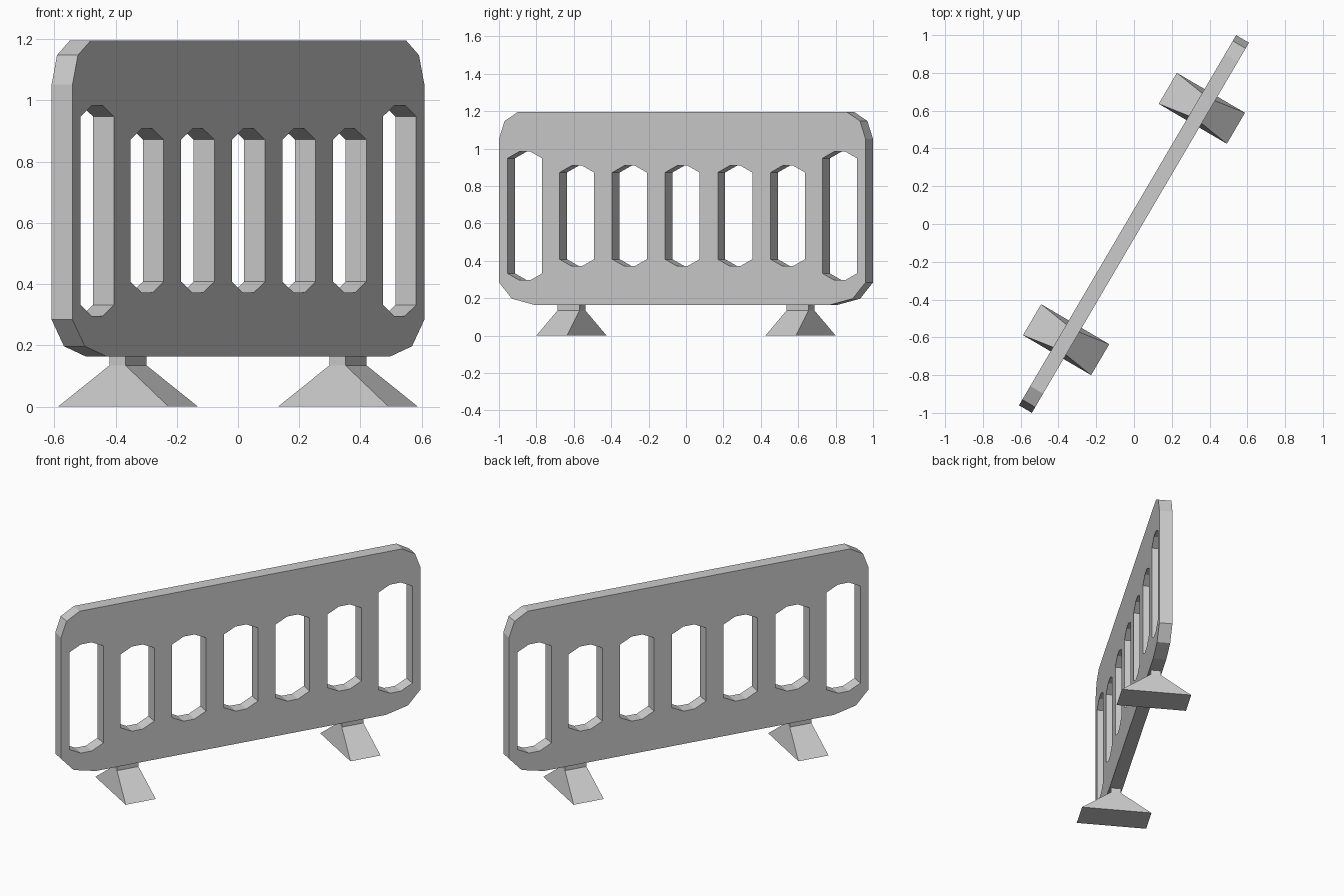
import bpy, bmesh, math
from mathutils import Matrix

if "Cube" in bpy.data.objects:
    bpy.data.objects.remove(bpy.data.objects["Cube"])

YAW = math.radians(59.6)       # the barrier stands turned about z
HALF_L, HALF_T = 1.136, 0.0395
BOTTOM, TOP = 0.164, 1.196


def mirrored(half):
    """Close a right-hand half outline (bottom to top) with its mirror image."""
    return half + [(-x, z) for x, z in reversed(half)]


def slot(cx, z0, z1, half_w=0.107, flat=0.034, bevel=0.036):
    """Outline of a slot with chamfered ends."""
    half = [(flat, z0), (half_w, z0 + bevel), (half_w, z1 - bevel), (flat, z1)]
    return [(cx + x, z) for x, z in mirrored(half)]


def add_outline(curve, pts):
    spline = curve.splines.new('POLY')
    spline.points.add(len(pts) - 1)
    for p, (x, z) in zip(spline.points, pts):
        p.co = (x, z, 0, 1)
    spline.use_cyclic_u = True


# Panel: chamfered outline with seven slots, filled and extruded
curve = bpy.data.curves.new("panel_profile", 'CURVE')
curve.dimensions = '2D'
curve.fill_mode = 'BOTH'
curve.extrude = HALF_T
add_outline(curve, mirrored([
    (HALF_L - 0.22, BOTTOM), (HALF_L - 0.08, 0.197), (HALF_L, 0.284),
    (HALF_L, 1.052), (HALF_L - 0.035, 1.148), (HALF_L - 0.118, TOP)]))
for i in range(-2, 3):
    add_outline(curve, slot(i * 0.327, 0.372, 0.908))
for side in (-1, 1):
    add_outline(curve, slot(side * 0.976, 0.296, 0.984))

profile = bpy.data.objects.new("panel_profile", curve)
bpy.context.collection.objects.link(profile)
depsgraph = bpy.context.evaluated_depsgraph_get()
mesh = bpy.data.meshes.new_from_object(profile.evaluated_get(depsgraph))
bpy.data.objects.remove(profile)
mesh.name = "barrier_panel"
bm = bmesh.new()
bm.from_mesh(mesh)
bmesh.ops.remove_doubles(bm, verts=bm.verts, dist=1e-5)
bmesh.ops.recalc_face_normals(bm, faces=bm.faces)
for f in bm.faces:
    f.smooth = False
bm.to_mesh(mesh)
bm.free()
panel = bpy.data.objects.new("barrier_panel", mesh)
panel.rotation_euler = (math.pi / 2, 0, YAW)
bpy.context.collection.objects.link(panel)


# Feet: sloped base with a short neck up to the panel
def foot(name, cx):
    bm = bmesh.new()
    rings = []
    for hx, hy, z in ((0.095, 0.209, 0), (0.068, 0.03, 0.135), (0.068, 0.03, BOTTOM + 0.004)):
        rings.append([bm.verts.new((cx + sx * hx, sy * hy, z))
                      for sx, sy in ((-1, -1), (1, -1), (1, 1), (-1, 1))])
    for a, b in zip(rings, rings[1:]):
        for i in range(4):
            j = (i + 1) % 4
            bm.faces.new((a[i], a[j], b[j], b[i]))
    bm.faces.new(rings[0])
    bm.faces.new(rings[-1])
    bmesh.ops.recalc_face_normals(bm, faces=bm.faces)
    me = bpy.data.meshes.new(name)
    bm.to_mesh(me)
    bm.free()
    ob = bpy.data.objects.new(name, me)
    ob.matrix_world = Matrix.Rotation(YAW, 4, 'Z')
    bpy.context.collection.objects.link(ob)


foot("left_foot", -0.71)
foot("right_foot", 0.71)
